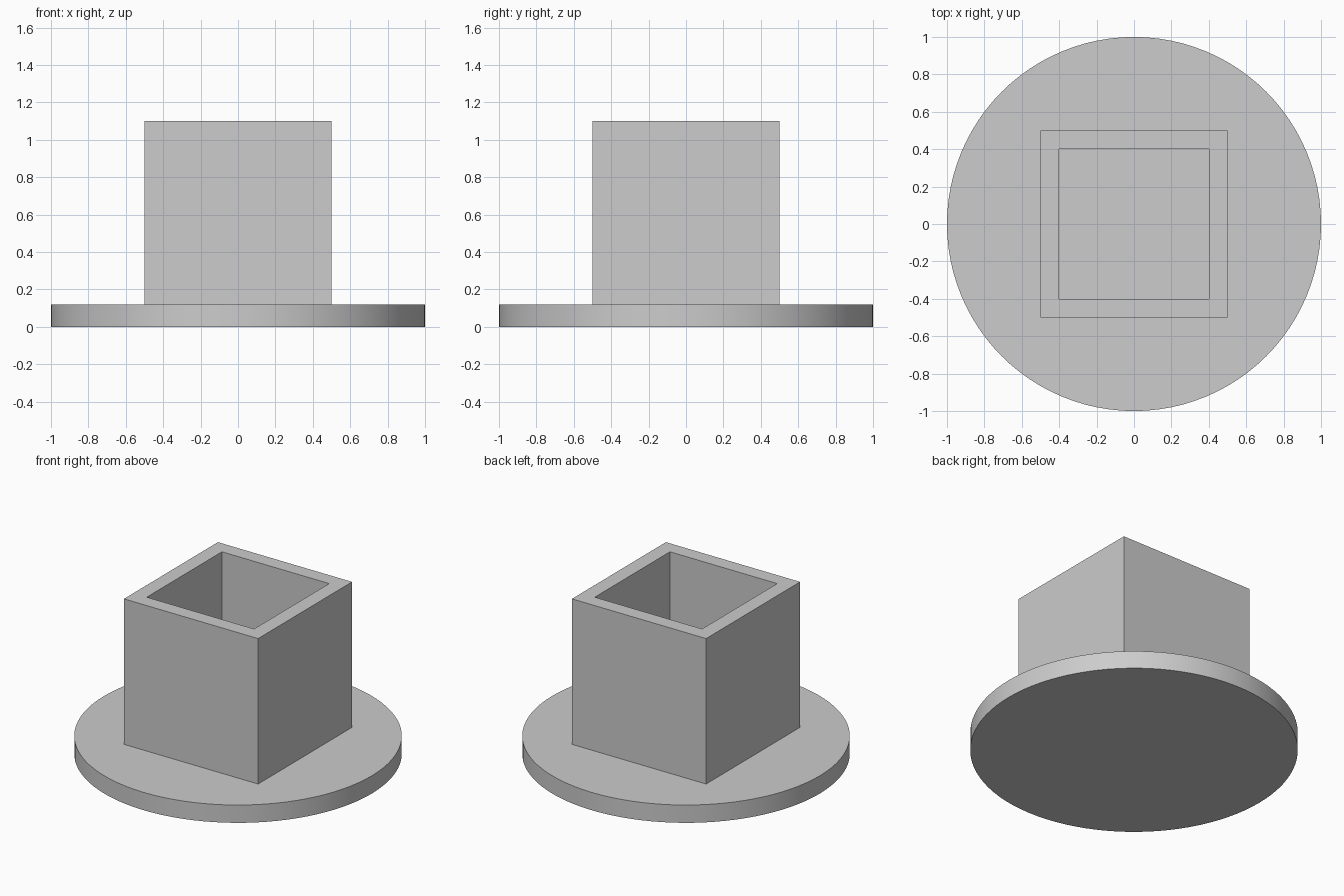
import bpy
import bmesh
from math import radians
from mathutils import Matrix

cube = bpy.data.objects.get("Cube")
if cube:
    bpy.data.objects.remove(cube, do_unlink=True)

PLATE_TOP = 0.12
TOP = 1.1
OUTER = 1.0
WALL = 0.1

# Single plain grey
grey = bpy.data.materials.new("light_grey")
grey.use_nodes = True
colour = (0.604, 0.604, 0.604, 1)
grey.diffuse_color = colour
grey.node_tree.nodes["Principled BSDF"].inputs["Base Color"].default_value = colour

# Round base plate
bpy.ops.mesh.primitive_cylinder_add(
    vertices=96, radius=1, depth=PLATE_TOP, location=(0, 0, PLATE_TOP / 2))
plate = bpy.context.object
plate.name = "base_plate"
plate.data.materials.append(grey)
bpy.ops.object.shade_smooth_by_angle(angle=radians(30))

# Square socket: four outer walls, thickened inward, open down to the plate
height = TOP - PLATE_TOP
bm = bmesh.new()
bmesh.ops.create_cube(bm, size=1, matrix=Matrix.Diagonal((OUTER, OUTER, height, 1)))
bm.normal_update()
caps = [f for f in bm.faces if abs(f.normal.z) > 0.5]
bmesh.ops.delete(bm, geom=caps, context='FACES')
mesh = bpy.data.meshes.new("square_socket")
bm.to_mesh(mesh)
bm.free()
mesh.materials.append(grey)
socket = bpy.data.objects.new("square_socket", mesh)
socket.location.z = PLATE_TOP + height / 2
bpy.context.collection.objects.link(socket)
thicken = socket.modifiers.new("wall_thickness", 'SOLIDIFY')
thicken.thickness = WALL
thicken.offset = -1
thicken.use_even_offset = True
